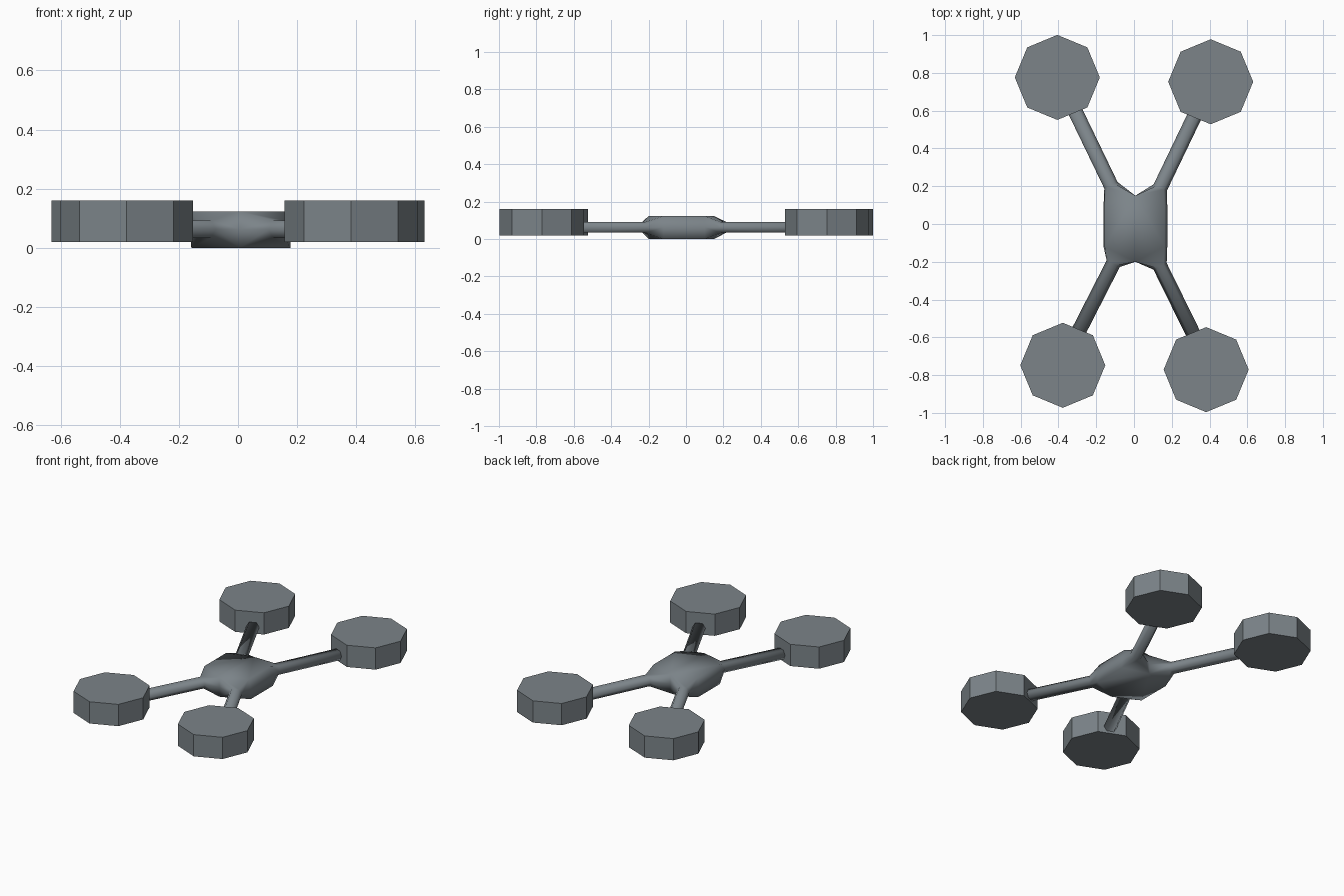
import bpy, bmesh, math
from mathutils import Vector

if "Cube" in bpy.data.objects:
    bpy.data.objects.remove(bpy.data.objects["Cube"])

Z_TOP, Z_MID, Z_LOW = 0.123, 0.063, 0.0
ARM_W, ARM_H = 0.039, 0.029

# dark slate finish
slate = bpy.data.materials.new("dark_slate")
slate.diffuse_color = (0.20, 0.23, 0.25, 1)
slate.use_nodes = True
slate.node_tree.nodes["Principled BSDF"].inputs["Base Color"].default_value = slate.diffuse_color

# corner key (side x, side y): arm root, arm end, rotor centre
CORNERS = {
    (-1, 1): ((-0.122, 0.205), (-0.318, 0.611), (-0.406, 0.776)),
    (1, 1): ((0.139, 0.193), (0.324, 0.578), (0.406, 0.753)),
    (-1, -1): ((-0.110, -0.210), (-0.298, -0.578), (-0.377, -0.748)),
    (1, -1): ((0.138, -0.224), (0.317, -0.588), (0.382, -0.771)),
}


# hexagonal arm section; starts at the inner top, runs round the outer side
def arm_ring(bm, p, out):
    ring = []
    for w, h in ((-0.55, 1), (0.55, 1), (1, 0), (0.55, -1), (-0.55, -1), (-1, 0)):
        q = Vector(p) + out * w * ARM_W
        ring.append(bm.verts.new((q.x, q.y, Z_MID + h * ARM_H)))
    return ring


# hull and its four arms as one lofted mesh
bm = bmesh.new()
zs = (Z_TOP, Z_MID, Z_LOW)
nose = {sy: [bm.verts.new((0.007, y, z)) for z in zs]
        for sy, y in ((1, 0.15), (-1, -0.20))}
side = {(sx, sy): [bm.verts.new((x, 0.11 * sy - 0.01, z))
                   for x, z in zip(xs, zs)]
        for sx, xs in ((1, (0.162, 0.176, 0.177)), (-1, (-0.155, -0.161, -0.158)))
        for sy in (1, -1)}

for (sx, sy), (root, end, _) in CORNERS.items():
    d = (Vector(end) - Vector(root)).normalized()
    out = Vector((-d.y, d.x))
    if out.x * sx < 0:
        out = -out
    c, s = nose[sy], side[sx, sy]
    rings = [[c[0], s[0], s[1], s[2], c[2], c[1]],
             arm_ring(bm, root, out), arm_ring(bm, end, out)]
    for a, b in zip(rings, rings[1:]):
        for i in range(6):
            j = (i + 1) % 6
            bm.faces.new((a[i], a[j], b[j], b[i]))
    bm.faces.new(rings[-1])

# hull flanks, deck and belly
for sx in (1, -1):
    a, b = side[sx, 1], side[sx, -1]
    for k in (0, 1):
        bm.faces.new((a[k], a[k + 1], b[k + 1], b[k]))
    for k in (0, 2):
        bm.faces.new((nose[1][k], a[k], b[k], nose[-1][k]))
bmesh.ops.recalc_face_normals(bm, faces=bm.faces)
for f in bm.faces:
    f.smooth = True
mesh = bpy.data.meshes.new("hull_and_arms")
bm.to_mesh(mesh)
bm.free()
mesh.materials.append(slate)
bpy.context.collection.objects.link(bpy.data.objects.new("hull_and_arms", mesh))

# octagonal rotor discs
for (sx, sy), (_, _, (x, y)) in CORNERS.items():
    bpy.ops.mesh.primitive_cylinder_add(vertices=8, radius=0.225, depth=0.14,
                                        location=(x, y, 0.09))
    rotor = bpy.context.object
    rotor.name = ("back" if sy > 0 else "front") + \
        ("_right" if sx > 0 else "_left") + "_rotor"
    rotor.data.materials.append(slate)
